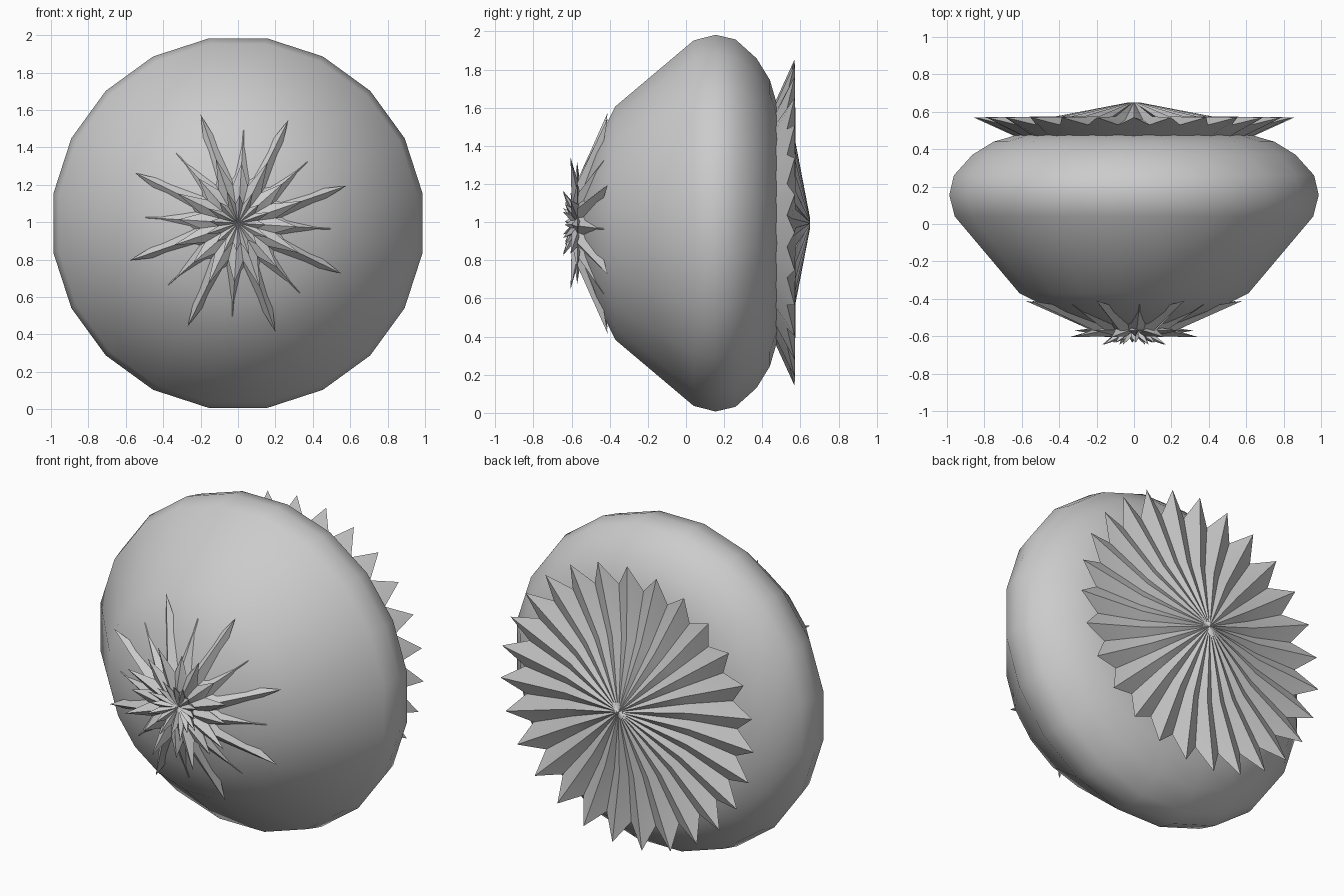
import bpy, bmesh
from math import sin, cos, radians, pi

if "Cube" in bpy.data.objects:
    bpy.data.objects.remove(bpy.data.objects["Cube"])

CZ = 0.995  # height of the horizontal axis (along y)


def point(r, y, a):
    return (r * cos(a), y, CZ + r * sin(a))


def finish(name, rings, angle, centre_start=None, centre_end=None):
    """Skin a list of closed rings, optionally fanned to centre points."""
    bm = bmesh.new()
    vs = [[bm.verts.new(p) for p in ring] for ring in rings]
    n = len(vs[0])
    for a, b in zip(vs, vs[1:]):
        for i in range(n):
            j = (i + 1) % n
            bm.faces.new((a[i], a[j], b[j], b[i]))
    for y, ring in ((centre_start, vs[0]), (centre_end, vs[-1])):
        if y is not None:
            c = bm.verts.new((0, y, CZ))
            for i in range(n):
                bm.faces.new((c, ring[i], ring[(i + 1) % n]))
    bmesh.ops.recalc_face_normals(bm, faces=bm.faces)
    me = bpy.data.meshes.new(name)
    bm.to_mesh(me)
    bm.free()
    ob = bpy.data.objects.new(name, me)
    bpy.context.collection.objects.link(ob)
    bpy.context.view_layer.objects.active = ob
    ob.select_set(True)
    bpy.ops.object.shade_smooth_by_angle(angle=radians(angle))
    ob.select_set(False)
    return ob


def star_ring(n, tips, valley, phase):
    """Alternate tip and valley points; tips is a list of (r, y) cycled."""
    ring = []
    for i in range(n):
        r, y = tips[i % len(tips)]
        ring.append(point(r, y, phase + 2 * pi * i / n))
        ring.append(point(*valley, phase + 2 * pi * (i + 0.5) / n))
    return ring


# rounded body, 20 sided
profile = [(0.2, -0.55), (0.42, -0.47), (0.62, -0.37), (0.97, 0.04), (1.0, 0.155),
           (0.975, 0.26), (0.875, 0.37), (0.76, 0.44), (0.62, 0.48)]
finish("body", [[point(r, y, radians(9 + 18 * i)) for i in range(20)]
                for r, y in profile], 60, -0.57, 0.5)

# outer front petals, long and short alternating
P = radians(19)
finish("outer_petals", [
    star_ring(16, [(0.2, -0.585)], (0.2, -0.565), P),
    star_ring(16, [(0.615, -0.41), (0.5, -0.43)], (0.33, -0.46), P),
    star_ring(16, [(0.33, -0.48)], (0.28, -0.48), P)], 35)

# middle front petals
finish("middle_petals", [
    star_ring(16, [(0.13, -0.6)], (0.13, -0.58), P),
    star_ring(16, [(0.365, -0.605), (0.32, -0.57)], (0.205, -0.57), P),
    star_ring(16, [(0.2, -0.56)], (0.18, -0.55), P)], 35, centre_start=-0.575)

# small inner petals with a sunken pleated centre
finish("inner_petals", [
    star_ring(16, [(0.06, -0.61)], (0.06, -0.59), P),
    star_ring(16, [(0.18, -0.645), (0.15, -0.635)], (0.105, -0.605), P),
    star_ring(16, [(0.1, -0.58)], (0.09, -0.57), P)], 35, centre_start=-0.58)

# pleated back rosette
N = 27
B = radians(90)
finish("back_rosette", [
    star_ring(N, [(0.03, 0.65)], (0.03, 0.645), B),
    star_ring(N, [(0.42, 0.575)], (0.42, 0.555), B),
    star_ring(N, [(0.86, 0.57)], (0.72, 0.53), B),
    star_ring(N, [(0.64, 0.47)], (0.62, 0.47), B)], 40, centre_start=0.65)
